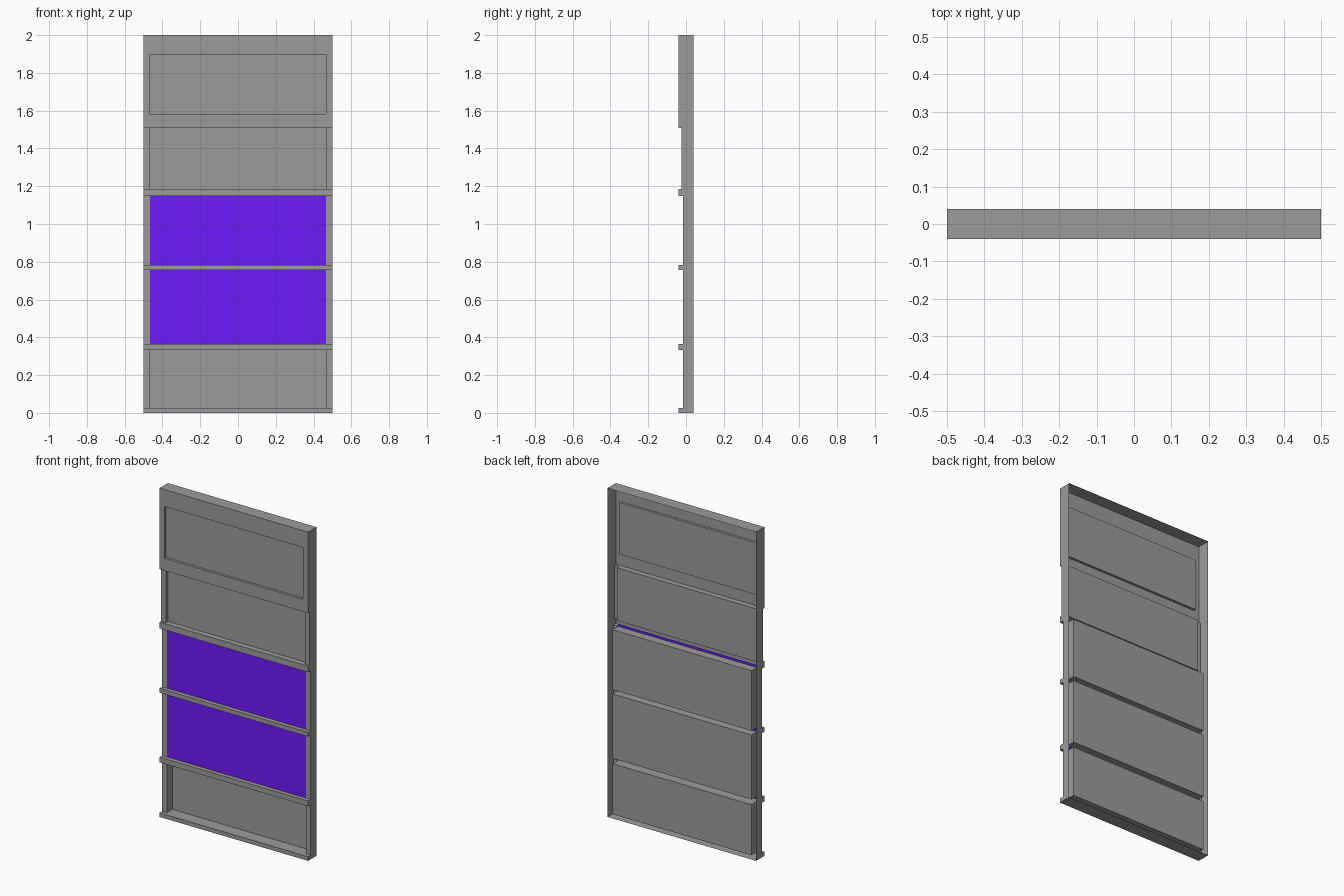
import bpy, bmesh
from mathutils import Vector

if "Cube" in bpy.data.objects:
    bpy.data.objects.remove(bpy.data.objects["Cube"])

W, IN, BACK = 0.5, 0.467, 0.04     # half width, panel half width, open back plane
COLS = (-W, -IN, IN, W)

# bands from bottom to top: z0, z1, front y, recess as (z0, z1, y) or None
BANDS = [
    (0.00, 0.025, -0.04, None),
    (0.025, 0.332, -0.015, (0.025, 0.332, 0.038)),
    (0.332, 0.364, -0.04, None),
    (0.364, 0.756, -0.015, (0.364, 0.756, 0.038)),
    (0.756, 0.782, -0.04, None),
    (0.782, 1.147, -0.015, (0.782, 1.147, 0.038)),
    (1.147, 1.185, -0.04, None),
    (1.185, 1.507, -0.025, (1.185, 1.507, -0.006)),
    (1.507, 2.00, -0.04, (1.582, 1.897, -0.025)),
]


def material(name, color):
    mat = bpy.data.materials.new(name)
    mat.diffuse_color = color
    mat.use_nodes = True
    mat.node_tree.nodes["Principled BSDF"].inputs["Base Color"].default_value = mat.diffuse_color
    return mat


GREY = material("dark_grey", (0.33, 0.33, 0.33, 1))
VIOLET = material("violet", (0.156, 0.011, 0.96, 1))


def new_object(name, bm, mat):
    bmesh.ops.remove_doubles(bm, verts=bm.verts, dist=1e-5)
    mesh = bpy.data.meshes.new(name)
    bm.to_mesh(mesh)
    bm.free()
    mesh.materials.append(mat)
    obj = bpy.data.objects.new(name, mesh)
    bpy.context.collection.objects.link(obj)


def quad(bm, pts, facing):
    face = bm.faces.new([bm.verts.new(p) for p in pts])
    face.normal_update()
    if face.normal.dot(Vector(facing)) < 0:
        face.normal_flip()


def upright(bm, x0, x1, z0, z1, y):
    if z1 - z0 > 1e-5:
        quad(bm, [(x0, y, z0), (x1, y, z0), (x1, y, z1), (x0, y, z1)], (0, -1, 0))


def level(bm, x0, x1, y0, y1, z, up):
    quad(bm, [(x0, y0, z), (x1, y0, z), (x1, y1, z), (x0, y1, z)], (0, 0, up))


def side(bm, x, y0, y1, z0, z1, out):
    quad(bm, [(x, y0, z0), (x, y1, z0), (x, y1, z1), (x, y0, z1)], (out, 0, 0))


# hollow pressed skin: rails, posts, sides, top and bottom
skin = bmesh.new()
for i, (z0, z1, y, recess) in enumerate(BANDS):
    for s in (-1, 1):
        side(skin, s * W, y, BACK, z0, z1, s)
    for x0, x1 in zip(COLS, COLS[1:]):
        if recess and x0 == -IN:
            upright(skin, x0, x1, z0, recess[0], y)
            upright(skin, x0, x1, recess[1], z1, y)
        else:
            upright(skin, x0, x1, z0, z1, y)
        # step up to the next band
        if i + 1 < len(BANDS):
            y_next = BANDS[i + 1][2]
            level(skin, x0, x1, y, y_next, z1, 1 if y_next > y else -1)
for x0, x1 in zip(COLS, COLS[1:]):
    level(skin, x0, x1, -0.04, BACK, 0, -1)
    level(skin, x0, x1, -0.04, BACK, 2, 1)
new_object("door_skin", skin, GREY)

# recessed panel pans, open at the front
for n, (_, _, y, recess) in enumerate([b for b in BANDS if b[3]]):
    a, b, deep = recess
    pan = bmesh.new()
    upright(pan, -IN, IN, a, b, deep)
    level(pan, -IN, IN, y, deep, a, 1)
    level(pan, -IN, IN, y, deep, b, -1)
    for s in (-1, 1):
        side(pan, s * IN, y, deep, a, b, -s)
    new_object(f"panel_recess_{n + 1}", pan, GREY)

# coloured sheet running behind the middle rail
sheet = bmesh.new()
upright(sheet, -IN, IN, 0.35, 1.162, -0.0145)
new_object("coloured_sheet", sheet, VIOLET)
